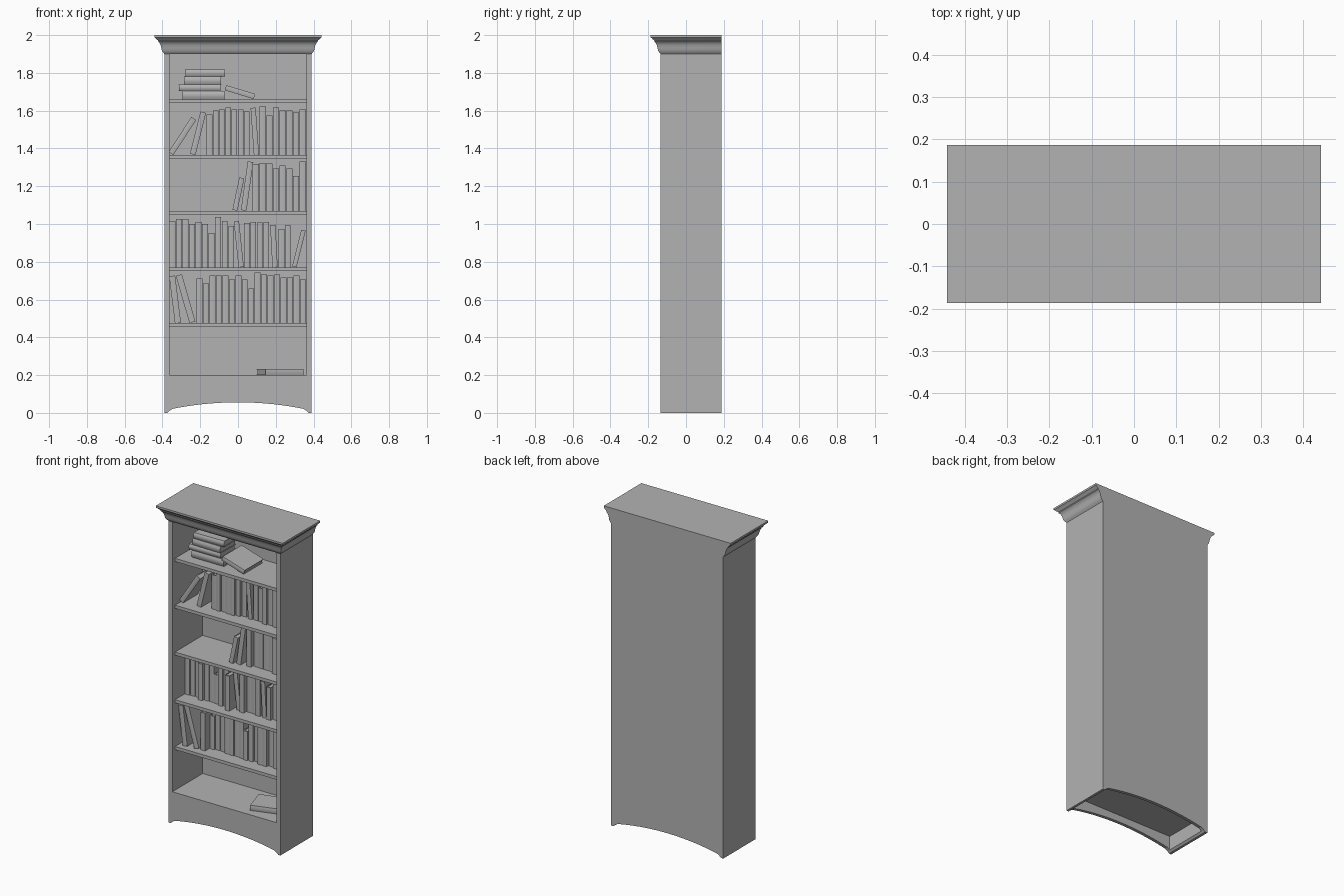
import bpy, bmesh, math, random
from mathutils import Matrix, Euler

if "Cube" in bpy.data.objects:
    bpy.data.objects.remove(bpy.data.objects["Cube"])

random.seed(4)
W, T = 0.39, 0.027            # half width and board thickness
FRONT, BACK = -0.135, 0.187
IN = W - T

grey = bpy.data.materials.new("dark_grey")
grey.diffuse_color = (0.45, 0.45, 0.45, 1)
grey.use_nodes = True
grey.node_tree.nodes["Principled BSDF"].inputs["Base Color"].default_value = grey.diffuse_color


def finish(name, bm):
    bmesh.ops.recalc_face_normals(bm, faces=bm.faces)
    me = bpy.data.meshes.new(name)
    bm.to_mesh(me)
    bm.free()
    me.materials.append(grey)
    ob = bpy.data.objects.new(name, me)
    bpy.context.collection.objects.link(ob)
    return ob


def add_box(bm, lo, hi):
    size = [b - a for a, b in zip(lo, hi)]
    mid = [(a + b) / 2 for a, b in zip(lo, hi)]
    bmesh.ops.create_cube(bm, size=1, matrix=Matrix.Translation(mid) @ Matrix.Diagonal((*size, 1)))


def box(name, lo, hi):
    bm = bmesh.new()
    add_box(bm, lo, hi)
    return finish(name, bm)


def add_prism(bm, pts, vec):
    face = bm.faces.new([bm.verts.new(p) for p in pts])
    ret = bmesh.ops.extrude_face_region(bm, geom=[face], use_keep_orig=True)
    bmesh.ops.translate(bm, vec=vec, verts=[v for v in ret["geom"] if isinstance(v, bmesh.types.BMVert)])


def smooth(ob, angle=35):
    bpy.ops.object.select_all(action='DESELECT')
    ob.select_set(True)
    bpy.context.view_layer.objects.active = ob
    bpy.ops.object.shade_smooth_by_angle(angle=math.radians(angle))


# Arched panels: front plinth and full-height back
def arched_panel(name, y0, y1, top):
    half = [(0.375, 0), (0.365, 0.01), (0.345, 0.022)]
    arch = [(x, 0.022 + 0.034 * (1 - (x / 0.345) ** 2)) for x in [0.345 * i / 9 for i in range(-8, 9)]]
    left = [(-x, z) for x, z in half]
    outline = [(-W, top), (-W, 0)] + left + arch + half[::-1] + [(W, 0), (W, top)]
    bm = bmesh.new()
    add_prism(bm, [(x, y0, z) for x, z in outline], (0, y1 - y0, 0))
    return finish(name, bm)


arched_panel("front_plinth", FRONT, FRONT + 0.02, 0.2)
arched_panel("back_panel", BACK - 0.02, BACK, 1.9)

# Sides (inner bottom edge chamfered to follow the feet), bottom deck and shelves
for name, s in (("left_side", -1), ("right_side", 1)):
    bm = bmesh.new()
    add_prism(bm, [(s * x, FRONT, z) for x, z in ((W, 0), (W, 1.9), (IN, 1.9), (IN, 0.011), (0.375, 0))],
              (0, BACK - FRONT, 0))
    finish(name, bm)
box("bottom_deck", (-IN, FRONT + 0.02, 0.1), (IN, BACK - 0.02, 0.2))
SHELVES = [0.475, 0.77, 1.07, 1.365, 1.66]
for i, z in enumerate(SHELVES):
    box(f"shelf_{i + 1}", (-IN, -0.108, z - 0.02), (IN, BACK - 0.02, z))

# Crown moulding: profile (overhang, height) mitred around front and sides
profile = [(0, 1.9), (0.006, 1.908), (0.013, 1.918), (0.016, 1.932), (0.02, 1.948), (0.026, 1.96),
           (0.033, 1.966), (0.033, 1.972), (0.041, 1.978), (0.046, 1.984), (0.052, 1.988), (0.052, 2.0)]
bm = bmesh.new()
rings = [[bm.verts.new(c) for c in ((-W - o, BACK, z), (-W - o, FRONT - o, z),
                                    (W + o, FRONT - o, z), (W + o, BACK, z))] for o, z in profile]
for r0, r1 in zip(rings, rings[1:]):
    for k in range(4):
        bm.faces.new((r0[k], r0[(k + 1) % 4], r1[(k + 1) % 4], r1[k]))
bm.faces.new(rings[0])
bm.faces.new(rings[-1])
smooth(finish("crown_moulding", bm))


# A book: U-shaped cover with a softly rounded spine, and an inset page block
def book(name, w, d, h, loc, pitch=0.0, yaw=0.0, pivot_x=0.0, bulge=0.002):
    c = 0.003
    spine = [(w * i / 6, bulge * (1 - math.sin(math.pi * i / 6))) for i in range(7)]
    inner = [(w, d), (w - c, d), (w - c, 0.01), (c, 0.01), (c, d), (0, d)]
    bm = bmesh.new()
    add_prism(bm, [(x, y, 0) for x, y in spine + inner], (0, 0, h))
    add_box(bm, (c, 0.01, 0.004), (w - c, d - 0.004, h - 0.004))
    bmesh.ops.translate(bm, vec=(-pivot_x, 0, 0), verts=bm.verts)
    rot = Euler((0, math.radians(pitch), math.radians(yaw))).to_matrix().to_4x4()
    bmesh.ops.transform(bm, matrix=Matrix.Translation(loc) @ rot, verts=bm.verts)
    smooth(finish(name, bm))


def front_y():
    return random.uniform(-0.035, -0.005)


# Upright runs: shelf index, x start, x end, heights
runs = [
    (3, -0.167, 0.064, [.215, .236, .241, .252, .241, .241, .231]),
    (3, 0.114, 0.361, [.257, .21, .252, .236, .236, .225, .241]),
    (2, 0.077, 0.361, [.247, .252, .25, .225, .24, .225, .183, .262]),
    (1, -0.363, -0.018, [.247, .257, .257, .23, .241, .23, .183, .268, .247, .22]),
    (1, 0.03, 0.167, [.236, .241, .238, .241]),
    (1, 0.213, 0.281, [.204, .225]),
    (0, -0.22, 0.361, [.236, .21, .252, .252, .252, .231, .252, .231, .183, .268,
                       .257, .252, .257, .241, .241, .252, .231]),
]
for r, (s, x0, x1, heights) in enumerate(runs):
    step = (x1 - x0) / len(heights)
    for i, h in enumerate(heights):
        y = -0.06 if (r, i) in ((3, 9), (6, 0)) else front_y()
        book(f"upright_book_{r}_{i}", step - 0.003, h * 0.65, h, (x0 + i * step + 0.001, y, SHELVES[s]))

# Leaning books: shelf index, x of the corner on the shelf, width, height, lean angle, front y
leaning = [(3, -.342, .03, .22, 33, -.06), (3, -.225, .03, .23, 14, -.05), (3, .084, .027, .25, -4, -.02),
           (2, -.003, .027, .175, 12, -.05), (2, .045, .03, .26, 8, -.04),
           (1, .003, .028, .245, -6, -.02), (1, .182, .028, .225, -3, -.02), (1, .31, .024, .2, 14, -.02),
           (0, -.334, .032, .25, -7, -.075), (0, -.257, .033, .26, -16, -.07)]
for i, (s, x, w, h, a, y) in enumerate(leaning):
    book(f"leaning_book_{i}", w, h * 0.65, h, (x, y, SHELVES[s]), pitch=a, pivot_x=w if a > 0 else 0)

# Stack of flat books on the top shelf: x start, length, thickness, yaw
z = SHELVES[4]
for i, (x, length, w, yaw) in enumerate([(-.294, .223, .044, 0), (-.313, .22, .035, 1),
                                         (-.287, .196, .042, -1), (-.279, .21, .038, 1)]):
    z += w
    book(f"stacked_book_{i}", w, 0.155, length, (x, -0.045, z), pitch=90, yaw=yaw, bulge=0.006)

# Book tipped against the stack, and a single flat book at the bottom
book("tipped_book", 0.028, 0.19, 0.16, (-0.062, -0.065, 1.735), pitch=107)
book("bottom_book", 0.033, 0.16, 0.21, (0.146, -0.088, 0.233), pitch=90, yaw=17)
